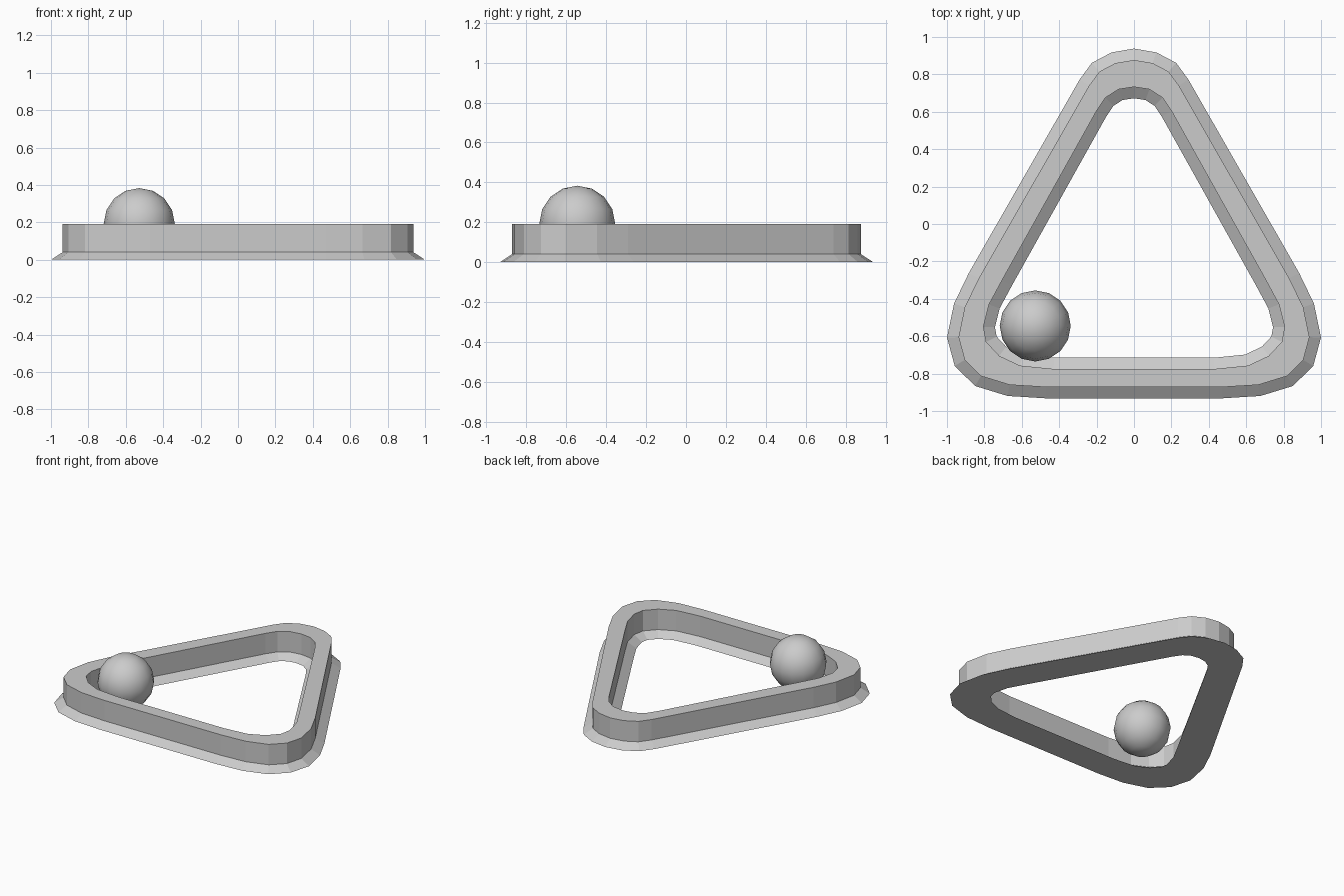
import bpy, bmesh
from mathutils import Vector

cube = bpy.data.objects.get("Cube")
if cube:
    bpy.data.objects.remove(cube)

grey = bpy.data.materials.new("plain_grey")
grey.use_nodes = True
colour = (0.6, 0.6, 0.6, 1)
grey.diffuse_color = colour
grey.node_tree.nodes["Principled BSDF"].inputs["Base Color"].default_value = colour

RIM_TOP, FLARE_TOP, FLARE_WIDTH = 0.19, 0.04, 0.06

# Right half of the rim outlines, from the apex round to the base
OUTER = [(0, .877), (.1, .86), (.185, .815), (.24, .74), (.83, -.29), (.905, -.445),
         (.938, -.605), (.905, -.727), (.818, -.813), (.665, -.86), (.47, -.872)]
INNER = [(0, .733), (.083, .72), (.153, .675), (.2, .605), (.705, -.3), (.775, -.43),
         (.805, -.55), (.79, -.63), (.72, -.705), (.61, -.757), (.43, -.775)]


def mirrored_loop(half):
    """Close a half outline by mirroring it in x."""
    return [Vector(p) for p in half] + [Vector((-x, y)) for x, y in half[:0:-1]]


def offset_loop(loop, distance):
    """Move a clockwise outline outward by a mitred distance."""
    result = []
    for i, point in enumerate(loop):
        a = (point - loop[i - 1]).normalized()
        b = (loop[(i + 1) % len(loop)] - point).normalized()
        na, nb = Vector((-a.y, a.x)), Vector((-b.y, b.x))
        result.append(point + (na + nb) * distance / (1 + na.dot(nb)))
    return result


def build_rack():
    outer, inner = mirrored_loop(OUTER), mirrored_loop(INNER)
    outer_foot = offset_loop(outer, FLARE_WIDTH)
    inner_foot = offset_loop(inner, -FLARE_WIDTH)
    # Cross-section of the frame: foot, wall, rim, wall, foot
    section = [(outer_foot, 0), (outer, FLARE_TOP), (outer, RIM_TOP),
               (inner, RIM_TOP), (inner, FLARE_TOP), (inner_foot, 0)]
    bm = bmesh.new()
    rings = [[bm.verts.new((p.x, p.y, z)) for p in loop] for loop, z in section]
    count = len(outer)
    for k, ring in enumerate(rings):
        following = rings[(k + 1) % len(rings)]
        for i in range(count):
            j = (i + 1) % count
            bm.faces.new((ring[i], ring[j], following[j], following[i]))
    bmesh.ops.recalc_face_normals(bm, faces=bm.faces)
    mesh = bpy.data.meshes.new("triangle_rack")
    bm.to_mesh(mesh)
    bm.free()
    rack = bpy.data.objects.new("triangle_rack", mesh)
    bpy.context.collection.objects.link(rack)
    mesh.materials.append(grey)


build_rack()

# Ball resting in the front right corner
bpy.ops.mesh.primitive_uv_sphere_add(segments=16, ring_count=8, radius=0.19,
                                     location=(-0.528, -0.545, 0.193))
ball = bpy.context.object
ball.name = "ball"
ball.data.materials.append(grey)
bpy.ops.object.shade_smooth()
